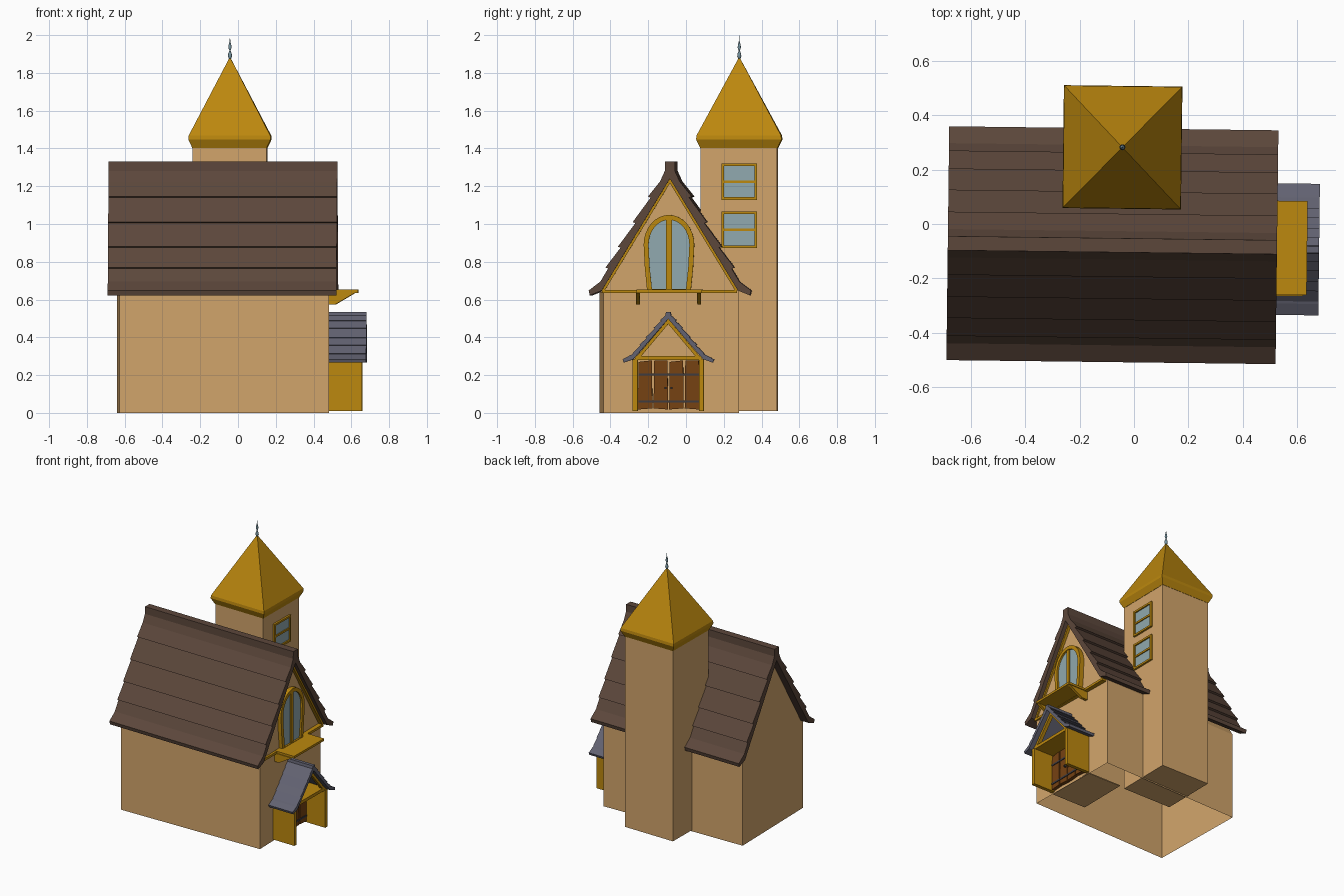
import bpy, bmesh, math
from mathutils import Matrix, Vector

cube = bpy.data.objects.get("Cube")
if cube:
    bpy.data.objects.remove(cube, do_unlink=True)


def material(name, r, g, b):
    """Flat material from 0-255 screen colour."""
    lin = [(c / 255 / 12.92) if c < 11 else ((c / 255 + 0.055) / 1.055) ** 2.4 for c in (r, g, b)]
    m = bpy.data.materials.new(name)
    m.use_nodes = True
    m.diffuse_color = (*lin, 1)
    bsdf = m.node_tree.nodes["Principled BSDF"]
    bsdf.inputs["Base Color"].default_value = (*lin, 1)
    bsdf.inputs["Roughness"].default_value = 0.8
    return m


PLASTER = material("tan plaster", 210, 165, 107)
AMBER = material("amber wood", 188, 136, 14)
SHINGLE = material("brown shingle", 92, 71, 59)
SLATE = material("grey slate", 98, 98, 113)
GLASS = material("pale blue glass", 145, 170, 175)
DOOR = material("door brown", 118, 66, 18)
IRON = material("dark iron", 62, 60, 64)
STEEL = material("blue steel", 120, 150, 162)

TILT = Matrix.Rotation(math.radians(-0.7), 4, "Z")
WALL_TILT = Matrix.Translation((-0.079, -0.088, 0)) @ Matrix.Rotation(math.radians(1.1), 4, "Z")


def finish(name, bm, mat, matrix=TILT):
    bmesh.ops.recalc_face_normals(bm, faces=bm.faces[:])
    bm.transform(matrix)
    me = bpy.data.meshes.new(name)
    bm.to_mesh(me)
    bm.free()
    me.materials.append(mat)
    ob = bpy.data.objects.new(name, me)
    bpy.context.collection.objects.link(ob)
    return ob


def prism(name, outline, x0, x1, mat, matrix=TILT, open_bottom=False):
    """Extrude a (y, z) outline along x."""
    bm = bmesh.new()
    face = bm.faces.new([bm.verts.new((x0, y, z)) for y, z in outline])
    ext = bmesh.ops.extrude_face_region(bm, geom=[face], use_keep_orig=True)
    verts = [v for v in ext["geom"] if isinstance(v, bmesh.types.BMVert)]
    bmesh.ops.translate(bm, verts=verts, vec=(x1 - x0, 0, 0))
    bmesh.ops.recalc_face_normals(bm, faces=bm.faces[:])
    if open_bottom:
        low = [f for f in bm.faces if all(v.co.z < 0.001 for v in f.verts)]
        bmesh.ops.delete(bm, geom=low, context="FACES_ONLY")
    return finish(name, bm, mat, matrix)


def box(name, x0, x1, y0, y1, z0, z1, mat):
    return prism(name, [(y0, z0), (y1, z0), (y1, z1), (y0, z1)], x0, x1, mat)


def ring(name, outer, inner, x0, x1, mat):
    """Frame between two matching (y, z) outlines."""
    bm = bmesh.new()
    loops = [[bm.verts.new((x, y, z)) for y, z in path]
             for path, x in ((outer, x0), (outer, x1), (inner, x1), (inner, x0))]
    n = len(outer)
    for k in range(4):
        a, b = loops[k], loops[(k + 1) % 4]
        for i in range(n):
            j = (i + 1) % n
            bm.faces.new((a[i], a[j], b[j], b[i]))
    return finish(name, bm, mat)


def mirrored(half, cy):
    """Half outline running down one side, mirrored about y = cy."""
    left = [(cy - d, z) for d, z in half]
    right = [(cy + d, z) for d, z in reversed(half) if d > 0]
    return left + right


def shingled_roof(name, cy, ridge, rows, start, slope, bump, eave, apex, x0, x1, mat):
    """Roof shell with a small step under every row of shingles."""
    top, base = ridge[-1][1], start
    half = list(ridge)
    for z in rows:
        d = base + (top - z) * slope
        half += [(d + bump, z), (d, z - bump * 0.4)]
    half += eave
    outline = mirrored(half, cy) + [(cy, apex)]
    # the inner apex closes the shell between the two eave undersides
    n = len(half)
    outer_left, outer_right = outline[:n], outline[n:2 * n]
    prism(name, outer_left + [(cy, apex)] + outer_right, x0, x1, mat)


# ---- Main hall ----
CY = -0.079
prism("hall_walls", mirrored([(0, 1.235), (0.359, 0.64), (0.359, 0)], 0), -0.555, 0.555,
      PLASTER, WALL_TILT, open_bottom=True)
box("entry_floor", 0.2, 0.475, -0.275, 0.095, 0.005, 0.012, PLASTER)
shingled_roof("hall_roof", CY, [(0.026, 1.332), (0.027, 1.28), (0.052, 1.225)],
              (1.145, 1.01, 0.88, 0.77), 0.054, 0.6, 0.014,
              [(0.368, 0.695), (0.43, 0.648), (0.424, 0.622), (0.36, 0.648)], 1.24,
              -0.684, 0.527, SHINGLE)

# ---- Gable trim and arched window ----
prism("gable_rake_trim", mirrored([(0, 1.24), (0.36, 0.648), (0.345, 0.648), (0, 1.215)][:3], CY)[:3]
      + [(CY, 1.216)] + mirrored([(0, 1.24), (0.36, 0.648), (0.345, 0.648)], CY)[3:], 0.46, 0.498, AMBER)
box("gable_beam", 0.46, 0.5, CY - 0.36, CY + 0.355, 0.634, 0.651, AMBER)


def arch(inset, foot):
    side = [(0.116 - inset, foot), (0.128 - inset, 0.77)]
    curve = [((0.134 - inset) * math.cos(a), 0.89 + (0.158 - inset) * math.sin(a))
             for a in [math.pi / 2 * i / 8 for i in range(9)]]
    return mirrored((side + curve[:-1] + [(0, 1.048 - inset)])[::-1], CY - 0.005)


ring("arch_window_frame", arch(0, 0.648), arch(0.026, 0.655), 0.47, 0.508, AMBER)
prism("arch_window_glass", arch(0.015, 0.65), 0.47, 0.495, GLASS)
box("arch_window_mullion", 0.47, 0.503, CY - 0.02, CY + 0.01, 0.65, 1.04, AMBER)

# ---- Balcony ledge with brackets ----
box("balcony_ledge", 0.48, 0.638, -0.253, 0.092, 0.636, 0.652, AMBER)
for side, y in (("right", -0.258), ("left", 0.066)):
    bm = bmesh.new()
    tri = [(0.47, 0.637), (0.625, 0.637), (0.52, 0.575), (0.47, 0.575)]
    f = bm.faces.new([bm.verts.new((x, y, z)) for x, z in tri])
    ext = bmesh.ops.extrude_face_region(bm, geom=[f], use_keep_orig=True)
    bmesh.ops.translate(bm, vec=(0, 0.02, 0),
                        verts=[v for v in ext["geom"] if isinstance(v, bmesh.types.BMVert)])
    finish("balcony_bracket_" + side, bm, AMBER)

# ---- Porch ----
PY = -0.086
for side, s in (("right", -1), ("left", 1)):
    y0, y1 = sorted((PY + s * 0.162, PY + s * 0.188))
    box("porch_wall_" + side, 0.47, 0.657, y0, y1, 0.01, 0.285, AMBER)
box("porch_ceiling", 0.47, 0.65, PY - 0.175, PY + 0.175, 0.28, 0.3, AMBER)
tri_out = [(PY - 0.175, 0.29), (PY, 0.497), (PY + 0.175, 0.29)]
tri_in = [(PY - 0.142, 0.302), (PY, 0.47), (PY + 0.142, 0.302)]
ring("porch_gable_trim", tri_out, tri_in, 0.625, 0.65, AMBER)
shingled_roof("porch_roof", PY, [(0.012, 0.535), (0.015, 0.515)],
              (0.49, 0.45, 0.4, 0.36, 0.315), 0.016, 0.84, 0.007,
              [(0.2, 0.306), (0.242, 0.283), (0.236, 0.266), (0.185, 0.284)], 0.497,
              0.47, 0.682, SLATE)

# ---- Door ----
for i in range(4):
    y = PY - 0.162 + i * 0.0825
    lift = 0.006 * (i % 2)
    prism("door_plank_%d" % (i + 1), [(y, 0.018 + lift), (y + 0.076, 0.024 - lift),
          (y + 0.074, 0.278), (y + 0.003, 0.27 + lift)], 0.48, 0.505, DOOR)
for z in (0.06, 0.203):
    box("door_strap", 0.5, 0.51, PY - 0.16, PY + 0.16, z - 0.006, z + 0.006, IRON)
for s in (-1, 1):
    box("door_handle", 0.5, 0.52, PY + s * 0.016 - 0.006, PY + s * 0.016 + 0.006, 0.126, 0.138, IRON)

# ---- Tower ----
TX, TY, HX, HY = -0.046, 0.2815, 0.195, 0.203
box("tower_walls", TX - HX, TX + HX, TY - HY, TY + HY, 0.01, 1.42, PLASTER)


def rings_mesh(name, levels, tip, mat, sides, cx, cy, rect=False):
    """Stack of rings closed by a flat base and a pointed tip."""
    bm = bmesh.new()
    prev = None
    for rx, ry, z in levels:
        if rect:
            co = [(rx, ry), (-rx, ry), (-rx, -ry), (rx, -ry)]
        else:
            co = [(rx * math.cos(2 * math.pi * i / sides), ry * math.sin(2 * math.pi * i / sides))
                  for i in range(sides)]
        cur = [bm.verts.new((cx + x, cy + y, z)) for x, y in co]
        if prev is None:
            bm.faces.new(cur)
        else:
            for i in range(sides):
                j = (i + 1) % sides
                bm.faces.new((prev[i], prev[j], cur[j], cur[i]))
        prev = cur
    top = bm.verts.new((cx, cy, tip))
    for i in range(sides):
        bm.faces.new((prev[i], prev[(i + 1) % sides], top))
    return finish(name, bm, mat)


rings_mesh("tower_roof", [(HX + 0.002, HY + 0.002, 1.403), (0.218, 0.226, 1.448), (0.216, 0.224, 1.468)],
           1.885, AMBER, 4, TX, TY, rect=True)
beads = [(0.004, 1.87), (0.011, 1.888), (0.009, 1.902), (0.003, 1.918), (0.009, 1.934),
         (0.007, 1.948), (0.002, 1.968)]
finial = rings_mesh("tower_finial", [(r, r, z) for r, z in beads], 2.0, STEEL, 12, TX, TY)
for p in finial.data.polygons:
    p.use_smooth = True

# ---- Tower windows ----
WX = TX + HX
for label, z0, z1 in (("lower", 0.872, 1.066), ("upper", 1.128, 1.32)):
    y0, y1, t = 0.19, 0.378, 0.014
    outer = [(y0, z0), (y1, z0), (y1, z1), (y0, z1)]
    inner = [(y0 + t, z0 + t), (y1 - t, z0 + t), (y1 - t, z1 - t), (y0 + t, z1 - t)]
    ring(label + "_window_frame", outer, inner, WX - 0.01, WX + 0.014, AMBER)
    prism(label + "_window_glass", inner, WX - 0.01, WX + 0.004, GLASS)
    zm = (z0 + z1) / 2
    box(label + "_window_bar", WX - 0.01, WX + 0.011, y0 + t, y1 - t, zm - 0.007, zm + 0.007, AMBER)
